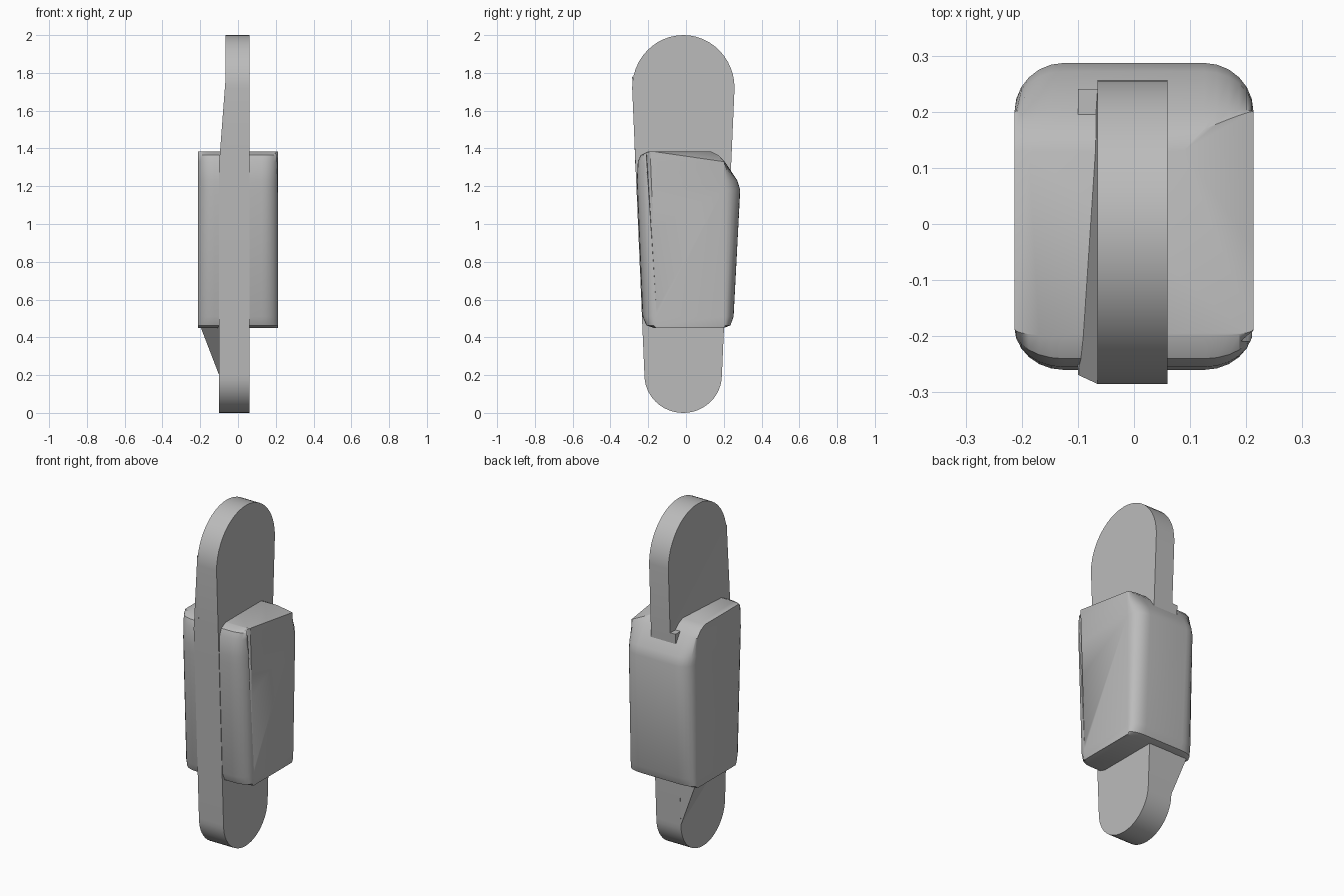
import bpy, bmesh, math
from mathutils import Vector

cube = bpy.data.objects.get("Cube")
if cube:
    bpy.data.objects.remove(cube, do_unlink=True)

grey = bpy.data.materials.new("plain grey")
grey.use_nodes = True
COLOUR = (0.5, 0.5, 0.5, 1)
grey.diffuse_color = COLOUR
grey.node_tree.nodes["Principled BSDF"].inputs["Base Color"].default_value = COLOUR


def make_object(name, bm, angle=30):
    bmesh.ops.recalc_face_normals(bm, faces=bm.faces)
    mesh = bpy.data.meshes.new(name)
    bm.to_mesh(mesh)
    bm.free()
    mesh.materials.append(grey)
    ob = bpy.data.objects.new(name, mesh)
    bpy.context.collection.objects.link(ob)
    bpy.ops.object.select_all(action='DESELECT')
    ob.select_set(True)
    bpy.context.view_layer.objects.active = ob
    bpy.ops.object.shade_smooth_by_angle(angle=math.radians(angle))
    return ob


def hull(name, points):
    bm = bmesh.new()
    verts = [bm.verts.new(p) for p in points]
    bmesh.ops.convex_hull(bm, input=verts)
    return make_object(name, bm, 5)


def plate(name, profile, x0, x1):
    """Extrude a (y, z) outline along x."""
    bm = bmesh.new()
    face = bm.faces.new([bm.verts.new((x0, y, z)) for y, z in profile])
    out = bmesh.ops.extrude_face_region(bm, geom=[face])
    moved = [v for v in out["geom"] if isinstance(v, bmesh.types.BMVert)]
    bmesh.ops.translate(bm, verts=moved, vec=(x1 - x0, 0, 0))
    return make_object(name, bm)


def half_ellipse(cy, cz, ry, rz, steps=24):
    return [(cy + ry * math.cos(math.pi * i / steps), cz + rz * math.sin(math.pi * i / steps))
            for i in range(steps + 1)]


# Blade: wide rounded top, thicker and narrower rounded bottom
SPLIT = 1.34
top_arc = half_ellipse(-0.014, 1.72, 0.271, 0.28)
low_arc = half_ellipse(-0.015, 0.2, -0.205, -0.2)


def at_split(low, high):
    t = (SPLIT - low[1]) / (high[1] - low[1])
    return (low[0] + t * (high[0] - low[0]), SPLIT)


front = at_split(low_arc[0], top_arc[-1])
back = at_split(low_arc[-1], top_arc[0])
plate("blade_upper", top_arc + [front, back], -0.065, 0.06)
plate("blade_lower", low_arc + [back, front], -0.1, 0.06)

# Tapered fillets on the blade's thicker side
hull("upper_wedge", [(-0.065, -0.285, 1.78), (-0.1, front[0], 1.32),
                     (-0.065, front[0], 1.32), (-0.065, 0.24, SPLIT)])
hull("lower_gusset", [(-0.1, -0.21, 0.46), (-0.2, 0.2, 0.46),
                      (-0.1, 0.19, 0.2), (-0.1, 0.2, 0.46)])

# Body: stacked rounded sections as (height, front y, back y)
LEVELS = [(0.45, -0.17, 0.2), (0.463, -0.21, 0.235), (0.51, -0.23, 0.252),
          (1.18, -0.258, 0.287), (1.23, -0.26, 0.272), (1.33, -0.255, 0.205),
          (1.365, -0.24, 0.17), (1.385, -0.2, 0.13)]
HALF, FLAT, STEPS = 0.213, 0.125, 6


def section(z, y0, y1):
    side0 = max(y0, -0.155 - 0.035 * (z - 0.45))
    side1 = min(y1 - 0.002, 0.2)
    half = []
    for side, edge, order in ((side0, y0, range(STEPS, -1, -1)), (side1, y1, range(STEPS + 1))):
        for i in order:
            a = math.pi / 2 * i / STEPS
            half.append((FLAT + (HALF - FLAT) * math.cos(a), side + (edge - side) * math.sin(a), z))
    return half + [(-x, y, z) for x, y, z in reversed(half)]


bm = bmesh.new()
rings = [[bm.verts.new(p) for p in section(*level)] for level in LEVELS]
for low, high in zip(rings, rings[1:]):
    for i in range(len(low)):
        j = (i + 1) % len(low)
        bm.faces.new((low[i], low[j], high[j], high[i]))
bm.faces.new(rings[0])
bm.faces.new(rings[-1])

# Sloping facet on one top corner
a, b, c = Vector((HALF, -0.18, 1.385)), Vector((0.06, 0.2, 1.385)), Vector((HALF, 0.2, 1.33))
normal = (b - a).cross(c - a)
if normal.z < 0:
    normal.negate()
bmesh.ops.bisect_plane(bm, geom=bm.verts[:] + bm.edges[:] + bm.faces[:],
                       plane_co=a, plane_no=normal, clear_outer=True)
bmesh.ops.holes_fill(bm, edges=[e for e in bm.edges if e.is_boundary], sides=0)
body = make_object("body", bm, 35)

# Thin tapered groove down one side
groove = hull("groove_cutter", [(0.23, -0.215, 1.4), (0.23, -0.175, 1.4),
                                (0.19, -0.21, 1.4), (0.215, -0.152, 0.47)])
groove.hide_render = True
groove.hide_set(True)
cut = body.modifiers.new("groove", 'BOOLEAN')
cut.operation = 'DIFFERENCE'
cut.object = groove
